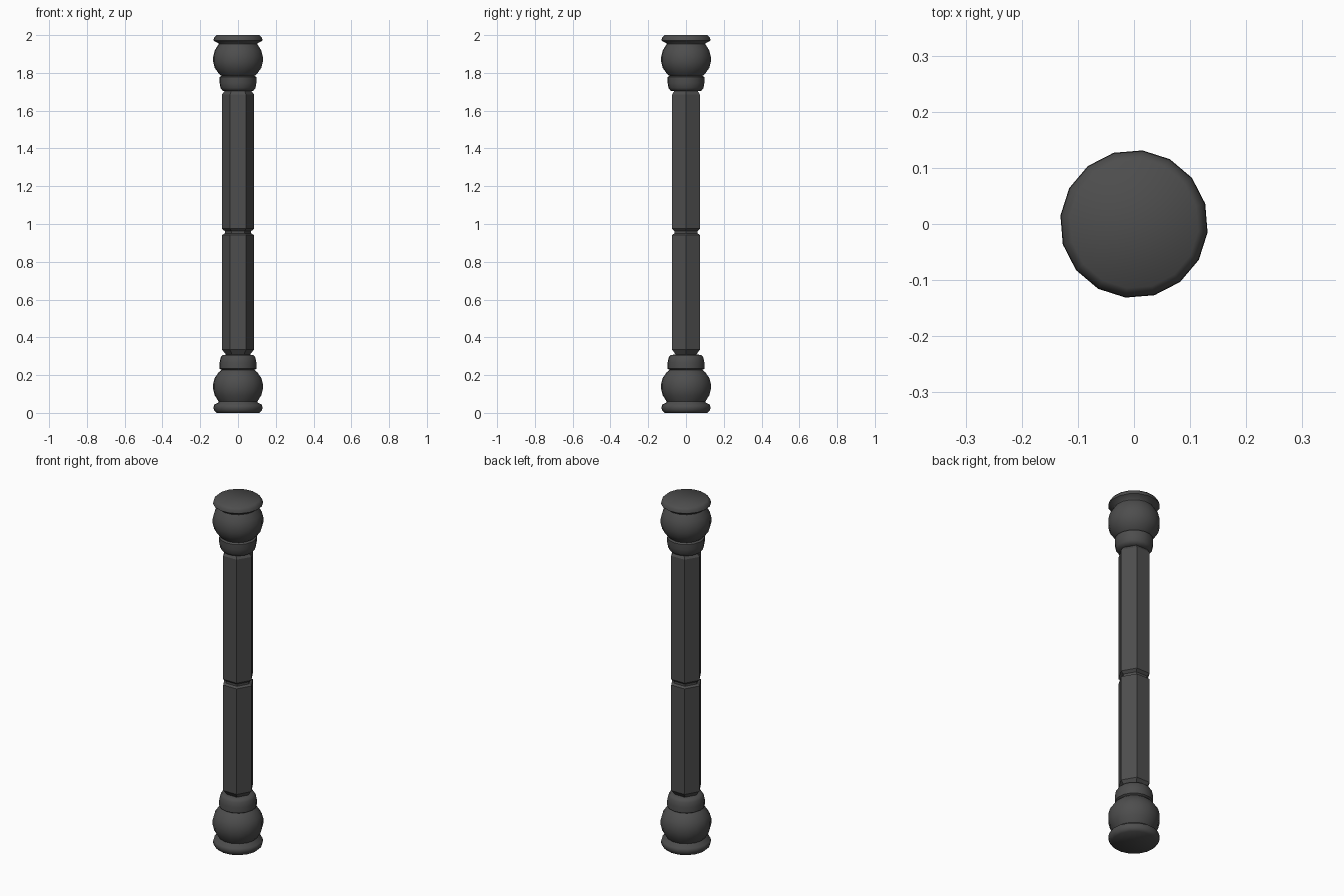
import bpy, bmesh
from math import cos, sin, pi, radians

if "Cube" in bpy.data.objects:
    bpy.data.objects.remove(bpy.data.objects["Cube"])


def lathe(name, profile, sides, offset, smooth):
    """Closed solid of stacked rings from (radius, z) pairs."""
    bm = bmesh.new()
    rings = []
    for r, z in profile:
        rings.append([bm.verts.new((r * cos(offset + 2 * pi * i / sides),
                                    r * sin(offset + 2 * pi * i / sides), z))
                      for i in range(sides)])
    for a, b in zip(rings, rings[1:]):
        for i in range(sides):
            j = (i + 1) % sides
            bm.faces.new((a[i], a[j], b[j], b[i]))
    bm.faces.new(rings[0])
    bm.faces.new(rings[-1])
    bmesh.ops.recalc_face_normals(bm, faces=bm.faces)
    me = bpy.data.meshes.new(name)
    bm.to_mesh(me)
    bm.free()
    ob = bpy.data.objects.new(name, me)
    bpy.context.collection.objects.link(ob)
    mat = bpy.data.materials.get("dark_iron") or bpy.data.materials.new("dark_iron")
    mat.diffuse_color = (0.075, 0.075, 0.075, 1)
    mat.use_nodes = True
    mat.node_tree.nodes["Principled BSDF"].inputs["Base Color"].default_value = mat.diffuse_color
    me.materials.append(mat)
    if smooth:
        bpy.context.view_layer.objects.active = ob
        bpy.ops.object.select_all(action='DESELECT')
        ob.select_set(True)
        bpy.ops.object.shade_smooth_by_angle(angle=radians(50))
    return ob


# turned end: foot disc, bulb, collar (heights measured from the end)
end = [(0.115, 0.0), (0.127, 0.012), (0.131, 0.028), (0.127, 0.043), (0.105, 0.055),
       (0.103, 0.06), (0.124, 0.093), (0.132, 0.125), (0.132, 0.155), (0.124, 0.185),
       (0.103, 0.215), (0.088, 0.228),
       (0.098, 0.234), (0.098, 0.265), (0.093, 0.292), (0.083, 0.306), (0.06, 0.309)]
offset = radians(-6.5)
lathe("base", end, 16, offset, True)
lathe("capital", [(r, 2.0 - (z if z < 0.03 else z - 0.012)) for r, z in end],
      16, offset, True)

# six-sided shaft with chamfered ends and a waist groove
shaft = [(0.06, 0.305), (0.085, 0.335), (0.085, 0.942), (0.070, 0.95),
         (0.070, 0.962), (0.085, 0.975), (0.085, 1.685), (0.070, 1.706)]
lathe("shaft", shaft, 6, 0, False)
